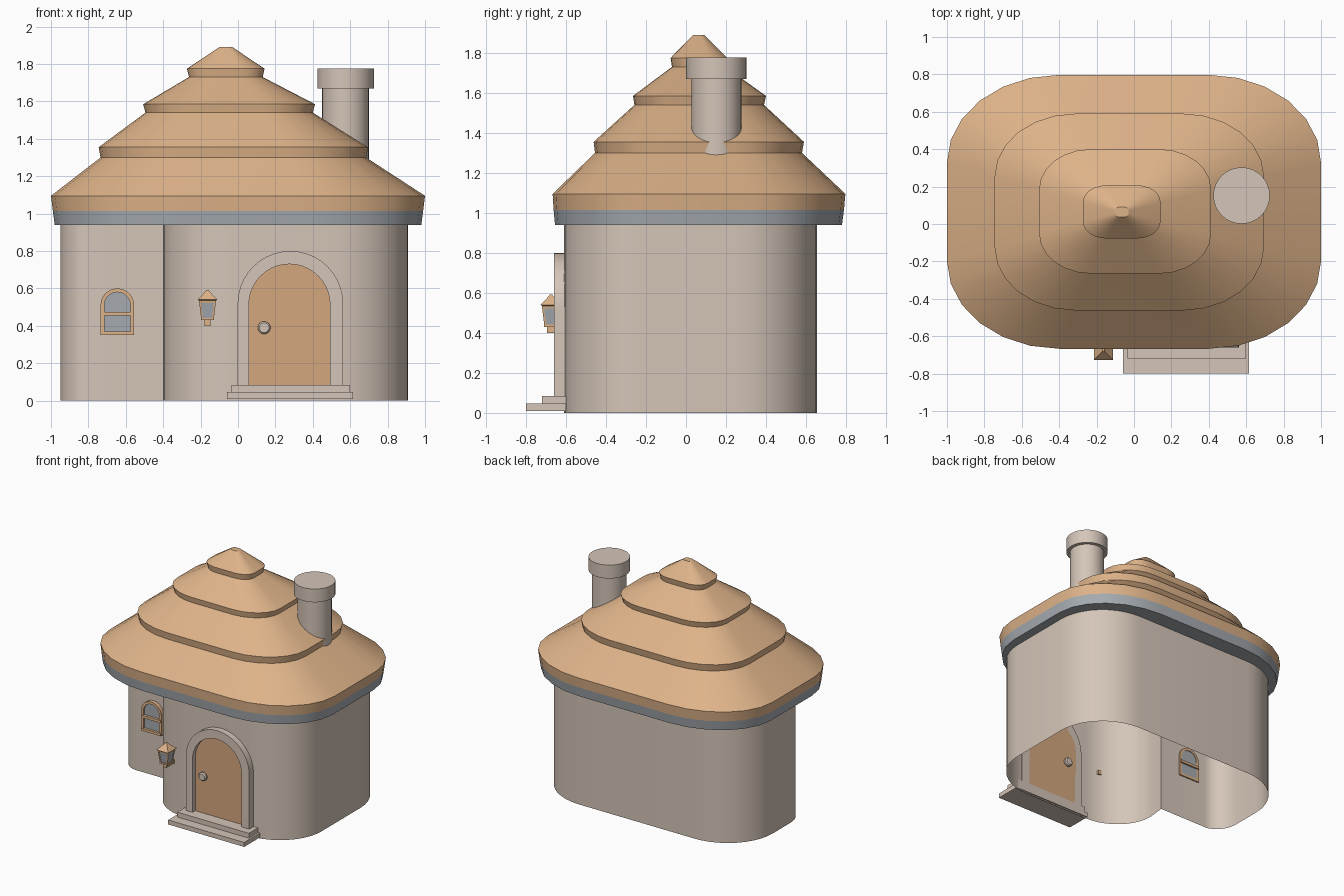
import bpy, math
from math import cos, sin, pi, radians

if "Cube" in bpy.data.objects:
    bpy.data.objects.remove(bpy.data.objects["Cube"])


def mat(name, c):
    m = bpy.data.materials.new(name)
    m.diffuse_color = (*c, 1)
    m.use_nodes = True
    m.node_tree.nodes["Principled BSDF"].inputs["Base Color"].default_value = m.diffuse_color
    return m


STONE = mat("plaster", (0.66, 0.56, 0.48))
TILE = mat("clay_tile", (0.73, 0.45, 0.25))
WOOD = mat("door_wood", (0.66, 0.39, 0.21))
GLASS = mat("glass_grey", (0.38, 0.41, 0.44))


def build(name, verts, faces, m, smooth=True):
    me = bpy.data.meshes.new(name)
    me.from_pydata(verts, [], faces)
    ob = bpy.data.objects.new(name, me)
    bpy.context.collection.objects.link(ob)
    me.materials.append(m)
    bpy.ops.object.select_all(action='DESELECT')
    ob.select_set(True)
    bpy.context.view_layer.objects.active = ob
    bpy.ops.object.mode_set(mode='EDIT')
    bpy.ops.mesh.select_all(action='SELECT')
    bpy.ops.mesh.normals_make_consistent(inside=False)
    bpy.ops.object.mode_set(mode='OBJECT')
    if smooth:
        bpy.ops.object.shade_smooth_by_angle(angle=radians(30))
    return ob


def loft(name, rings, m, bottom=True, top=True, smooth=True):
    """Skin a stack of closed rings with equal point counts."""
    n = len(rings[0])
    verts = [p for r in rings for p in r]
    faces = [(k * n + i, k * n + (i + 1) % n, (k + 1) * n + (i + 1) % n, (k + 1) * n + i)
             for k in range(len(rings) - 1) for i in range(n)]
    if bottom:
        faces.append(tuple(range(n))[::-1])
    if top:
        faces.append(tuple(range((len(rings) - 1) * n, len(rings) * n)))
    return build(name, verts, faces, m, smooth)


def prism(name, xz, y0, y1, m):
    """Extrude a front-view outline along y."""
    return loft(name, [[(x, y, z) for x, z in xz] for y in (y0, y1)], m)


def box(name, x0, x1, y0, y1, z0, z1, m):
    return prism(name, [(x0, z0), (x1, z0), (x1, z1), (x0, z1)], y0, y1, m)


def arc(cx, cy, rx, ry, a0, a1, n):
    return [(cx + rx * cos(radians(a0 + (a1 - a0) * i / n)),
             cy + ry * sin(radians(a0 + (a1 - a0) * i / n))) for i in range(n + 1)]


def arch(cx, r, z0, zs, n=20):
    """Door-shaped outline: straight sides up to zs, then a half circle."""
    return [(cx + r, z0)] + arc(cx, zs, r, r, 0, 180, n) + [(cx - r, z0)]


def roof_ring(x0, x1, y0, y1, z):
    cx, cy, hx, hy = (x0 + x1) / 2, (y0 + y1) / 2, (x1 - x0) / 2, (y1 - y0) / 2
    pts = []
    for a, sx, sy in ((0, 1, 1), (90, -1, 1), (180, -1, -1), (270, 1, -1)):
        pts += arc(cx + sx * hx * .4, cy + sy * hy * .36, hx * .6, hy * .64, a, a + 90, 6)
    return [(x, y, z) for x, y in pts]


# Walls: rounded plan with a recessed wing on the left, open underneath
plan = (arc(.51, -.24, .40, .37, -90, 0, 10) + arc(.49, .255, .42, .40, 0, 90, 10)
        + arc(-.53, .255, .42, .40, 90, 180, 10) + arc(-.80, .03, .15, .18, 180, 270, 8)
        + [(-.385, -.15)] + arc(-.05, -.29, .35, .32, 180, 270, 10))
loft("walls", [[(x, y, z) for x, y in plan] for z in (0, .95)], STONE, bottom=False, top=False)

# Eave band and four-tier roof
loft("eave_band", [roof_ring(-.98, .98, -.655, .78, .94),
                   roof_ring(-.99, .99, -.662, .79, 1.015)], GLASS, top=False)
tiers = [(-.99, .99, -.662, .79, 1.015), (-1, 1, -.667, .797, 1.095),
         (-.735, .685, -.455, .58, 1.30), (-.745, .695, -.462, .59, 1.355),
         (-.495, .40, -.258, .39, 1.54), (-.507, .412, -.265, .40, 1.585),
         (-.262, .132, -.07, .198, 1.73), (-.273, .142, -.077, .207, 1.775),
         (-.10, -.03, .037, .09, 1.89)]
loft("tiered_roof", [roof_ring(*t) for t in tiers], TILE, bottom=False)

# Chimney with wider cap
loft("chimney", [[(x, y, z) for x, y in arc(.575, .152, r, r, 0, 348.75, 31)]
                 for r, z in ((.125, 1.18), (.125, 1.67), (.151, 1.67), (.151, 1.777))], STONE)

# Door, arched surround, through knob
prism("door", arch(.275, .225, .07, .51), -.625, -.60, WOOD)
prism("door_surround", arch(.28, .282, .07, .518) + arch(.275, .217, .07, .513)[::-1],
      -.66, -.60, STONE)
loft("door_knob", [[(x, y, z) for x, z in arc(.14, .39, r, r, 0, 337.5, 15)]
                   for y, r in ((-.66, .026), (-.652, .034), (-.637, .034), (-.63, .016),
                                (-.595, .016), (-.588, .034), (-.573, .034), (-.565, .026))],
     STONE)

# Steps
box("lower_step", -.06, .615, -.80, -.60, .01, .046, STONE)
box("upper_step", -.035, .60, -.72, -.60, .046, .085, STONE)

# Window in the wing
prism("window_glass", arch(-.645, .08, .36, .51, 14), -.165, -.145, GLASS)
prism("window_frame", arch(-.645, .09, .35, .51, 14) + arch(-.645, .07, .35, .51, 14)[::-1],
      -.18, -.14, TILE)
for nm, z0, z1, y1 in (("window_sill", .35, .37, -.14), ("window_bar", .455, .475, -.13)):
    box(nm, -.73, -.56, -.185, y1, z0, z1, TILE)

# Wall lantern
LX, LY = -.163, -.675


def square(h, z, x=LX, y=LY):
    return [(x - h, y - h, z), (x + h, y - h, z), (x + h, y + h, z), (x - h, y + h, z)]


loft("lantern_roof", [square(.043, .523), square(.045, .535), square(.052, .54),
                      square(.012, .583), square(.006, .592)], TILE, smooth=False)
loft("lantern_glass", [square(.030, .44), square(.041, .525)], GLASS, smooth=False)
loft("lantern_base", [square(.036, .43), square(.036, .442)], TILE, smooth=False)
for i, (sx, sy) in enumerate(((-1, -1), (1, -1), (1, 1), (-1, 1))):
    loft(f"lantern_post_{i}", [square(.005, z, LX + sx * d, LY + sy * d)
                               for z, d in ((.44, .029), (.53, .040))], TILE, smooth=False)
box("lantern_bracket", LX - .015, LX + .015, LY - .02, -.58, .40, .432, TILE)
